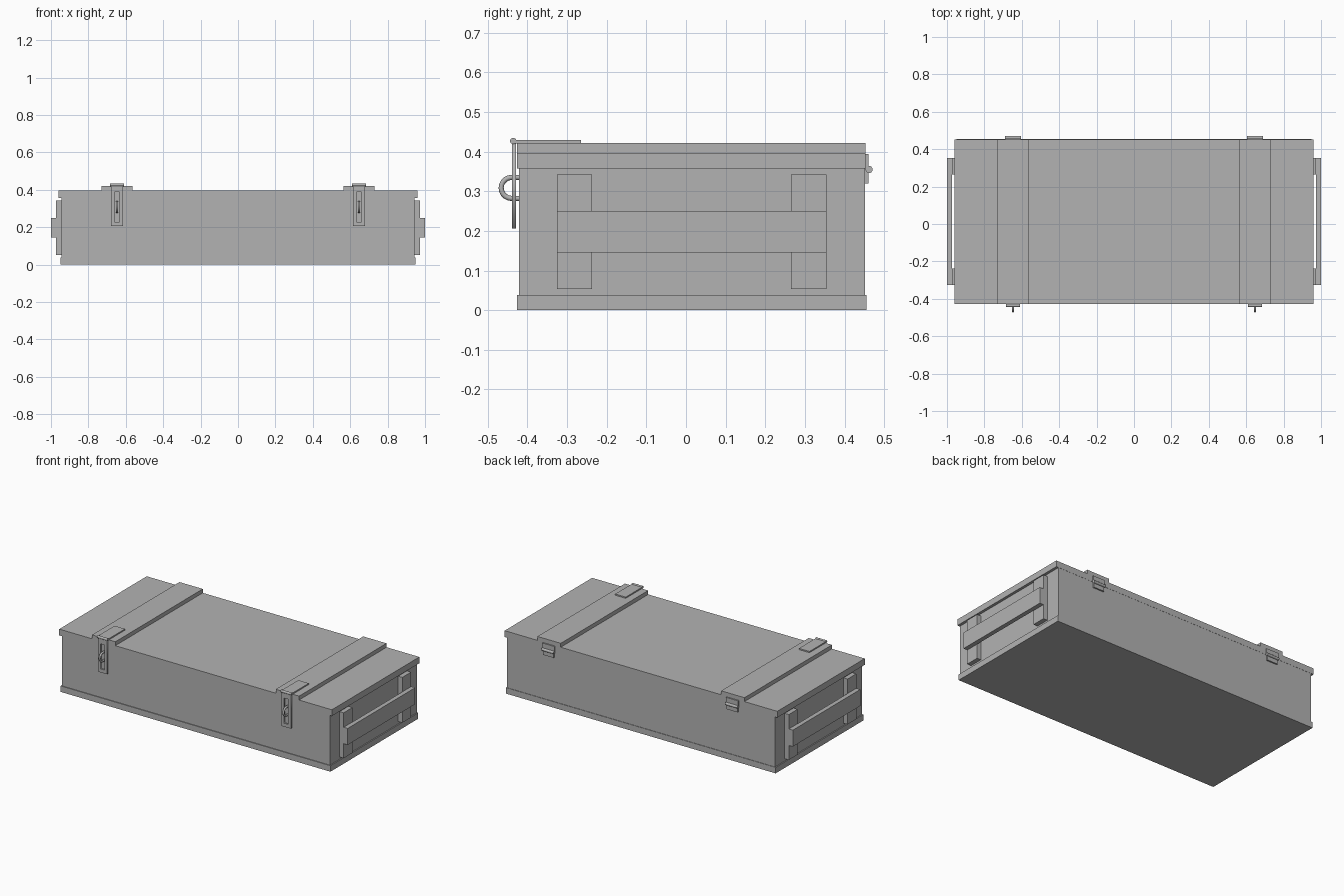
import bpy, bmesh, math
from mathutils import Matrix

cube = bpy.data.objects.get("Cube")
if cube:
    bpy.data.objects.remove(cube, do_unlink=True)

grey = bpy.data.materials.new("plain_grey")
grey.use_nodes = True
grey.diffuse_color = (0.45, 0.45, 0.45, 1)
grey.node_tree.nodes["Principled BSDF"].inputs["Base Color"].default_value = grey.diffuse_color


def add(name, mesh):
    mesh.materials.clear()
    mesh.materials.append(grey)
    obj = bpy.data.objects.new(name, mesh)
    bpy.context.collection.objects.link(obj)
    return obj


def box(name, x, y, z):
    """Box spanning the (low, high) range on each axis."""
    bm = bmesh.new()
    bmesh.ops.create_cube(bm, size=1)
    for v in bm.verts:
        for i, (low, high) in enumerate((x, y, z)):
            v.co[i] = high if v.co[i] > 0 else low
    mesh = bpy.data.meshes.new(name)
    bm.to_mesh(mesh)
    bm.free()
    return add(name, mesh)


def barrel(name, x, y, z, radius, half):
    """Pin lying along x."""
    bm = bmesh.new()
    turn = Matrix.Translation((x, y, z)) @ Matrix.Rotation(math.pi / 2, 4, "Y")
    bmesh.ops.create_cone(bm, cap_ends=True, segments=14, radius1=radius,
                          radius2=radius, depth=2 * half, matrix=turn)
    for f in bm.faces:
        f.smooth = len(f.verts) == 4
    for e in bm.edges:
        e.smooth = all(f.smooth for f in e.link_faces)
    mesh = bpy.data.meshes.new(name)
    bm.to_mesh(mesh)
    bm.free()
    return add(name, mesh)


def curve_part(name, loops, closed, matrix, **settings):
    """Mesh made from poly splines, either filled or swept as a round rod."""
    curve = bpy.data.curves.new(name, "CURVE")
    for key, value in settings.items():
        setattr(curve, key, value)
    for loop in loops:
        spline = curve.splines.new("POLY")
        spline.points.add(len(loop) - 1)
        for point, co in zip(spline.points, loop):
            point.co = (*co, 0, 1)
        spline.use_cyclic_u = closed
    temp = bpy.data.objects.new(name, curve)
    bpy.context.collection.objects.link(temp)
    bpy.context.view_layer.update()
    mesh = bpy.data.meshes.new_from_object(
        temp.evaluated_get(bpy.context.evaluated_depsgraph_get()))
    bpy.data.objects.remove(temp, do_unlink=True)
    mesh.transform(matrix)
    return add(name, mesh)


def rect(half, low, high):
    return [(-half, low), (half, low), (half, high), (-half, high)]


# Chest
box("body", (-0.943, 0.943), (-0.422, 0.452), (0.02, 0.37))
box("base", (-0.95, 0.95), (-0.427, 0.455), (0, 0.038))
box("lid", (-0.96, 0.96), (-0.427, 0.453), (0.357, 0.397))

# Staple path: two legs joined by a half circle
arc = [(-0.44 - 0.0265 * math.sin(math.pi * i / 10),
        0.3085 + 0.0265 * math.cos(math.pi * i / 10)) for i in range(11)]
staple_path = [(-0.415, 0.335)] + arc + [(-0.415, 0.282)]

for side, s in (("left", 1), ("right", -1)):
    cx = 0.647 * s

    # Lid slat
    box(f"{side}_lid_slat", (cx - 0.082, cx + 0.082), (-0.427, 0.453), (0.395, 0.422))

    # End handle on two blocks
    def ends(a, b):
        return tuple(sorted((a * s, b * s)))
    for place, y in (("front", (-0.325, -0.237)), ("back", (0.265, 0.354))):
        box(f"{side}_{place}_handle_block", ends(0.94, 0.972), y, (0.053, 0.342))
    box(f"{side}_handle", ends(0.972, 1.0), (-0.325, 0.354), (0.145, 0.25))

    # Slotted hasp with its hinge and staple
    box(f"{side}_hasp_top_leaf", (cx - 0.037, cx + 0.037), (-0.436, -0.265), (0.421, 0.43))
    barrel(f"{side}_hasp_pin", cx, -0.436, 0.427, 0.008, 0.037)
    stand = Matrix.Translation((cx, -0.434, 0)) @ Matrix.Rotation(math.pi / 2, 4, "X")
    curve_part(f"{side}_hasp_plate", [rect(0.032, 0.206, 0.425), rect(0.014, 0.228, 0.388)],
               True, stand, dimensions="2D", fill_mode="BOTH", extrude=0.005)
    across = Matrix.Translation((cx, 0, 0)) @ Matrix(
        ((0, 0, 1, 0), (1, 0, 0, 0), (0, 1, 0, 0), (0, 0, 0, 1)))
    staple = curve_part(f"{side}_staple", [staple_path], False, across, dimensions="3D",
                        fill_mode="FULL", bevel_depth=0.0065, bevel_resolution=2)
    for f in staple.data.polygons:
        f.use_smooth = True

    # Back hinge
    box(f"{side}_hinge_upper_leaf", (cx - 0.043, cx + 0.043), (0.45, 0.461), (0.357, 0.394))
    box(f"{side}_hinge_lower_leaf", (cx - 0.038, cx + 0.038), (0.45, 0.461), (0.32, 0.357))
    barrel(f"{side}_hinge_pin", cx, 0.462, 0.355, 0.009, 0.043)
